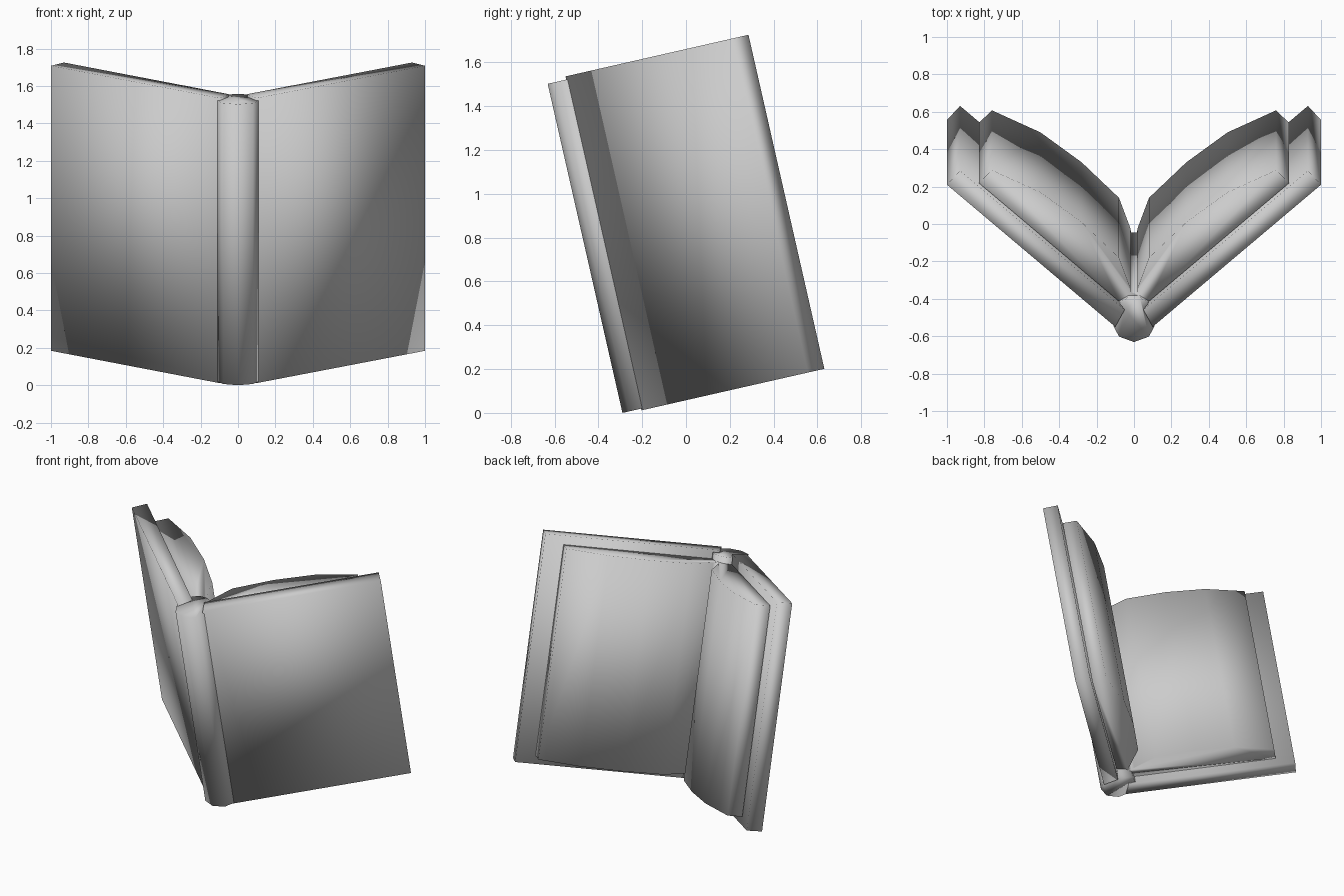
import bpy, math
from mathutils import Matrix

if "Cube" in bpy.data.objects:
    bpy.data.objects.remove(bpy.data.objects["Cube"])

# Open book leaning forward: profiles live in (x, depth), extruded along the book height
TILT = Matrix.Translation((0, -0.29, 0)) @ Matrix.Rotation(math.radians(12.8), 4, 'X')


def prism(name, profile, z0, z1):
    n = len(profile)
    verts = [(x, u, z) for z in (z0, z1) for x, u in profile]
    faces = [tuple(reversed(range(n))), tuple(range(n, 2 * n))]
    faces += [(i, (i + 1) % n, n + (i + 1) % n, n + i) for i in range(n)]
    mesh = bpy.data.meshes.new(name)
    mesh.from_pydata(verts, [], faces)
    mesh.transform(TILT)
    mesh.shade_smooth()
    obj = bpy.data.objects.new(name, mesh)
    bpy.context.collection.objects.link(obj)
    return obj


def mirrored(half):
    # half runs counter-clockwise on the +x side
    return half + [(-x, u) for x, u in reversed(half) if x > 0]


# Cover boards
board = [(0.10, 0.087), (1.0, 0.866), (0.93, 0.943), (0.05, 0.18)]
prism("cover_right", board, -0.008, 1.555)
prism("cover_left", [(-x, u) for x, u in reversed(board)], -0.008, 1.555)

# Rounded spine with a flared inner lip
prism("spine", mirrored([(0, 0.0), (0.08, 0.03), (0.11, 0.088), (0.05, 0.178),
                         (0.08, 0.215), (0.03, 0.245)]), 0.0, 1.54)

# Page block: two bulging halves joined at the gutter
prism("pages", mirrored([(0, 0.2), (0.08, 0.213), (0.83, 0.862), (0.76, 0.932),
                         (0.5, 0.811), (0.28, 0.647), (0.08, 0.452),
                         (0.02, 0.288), (0.015, 0.262)]), 0.05, 1.495)
